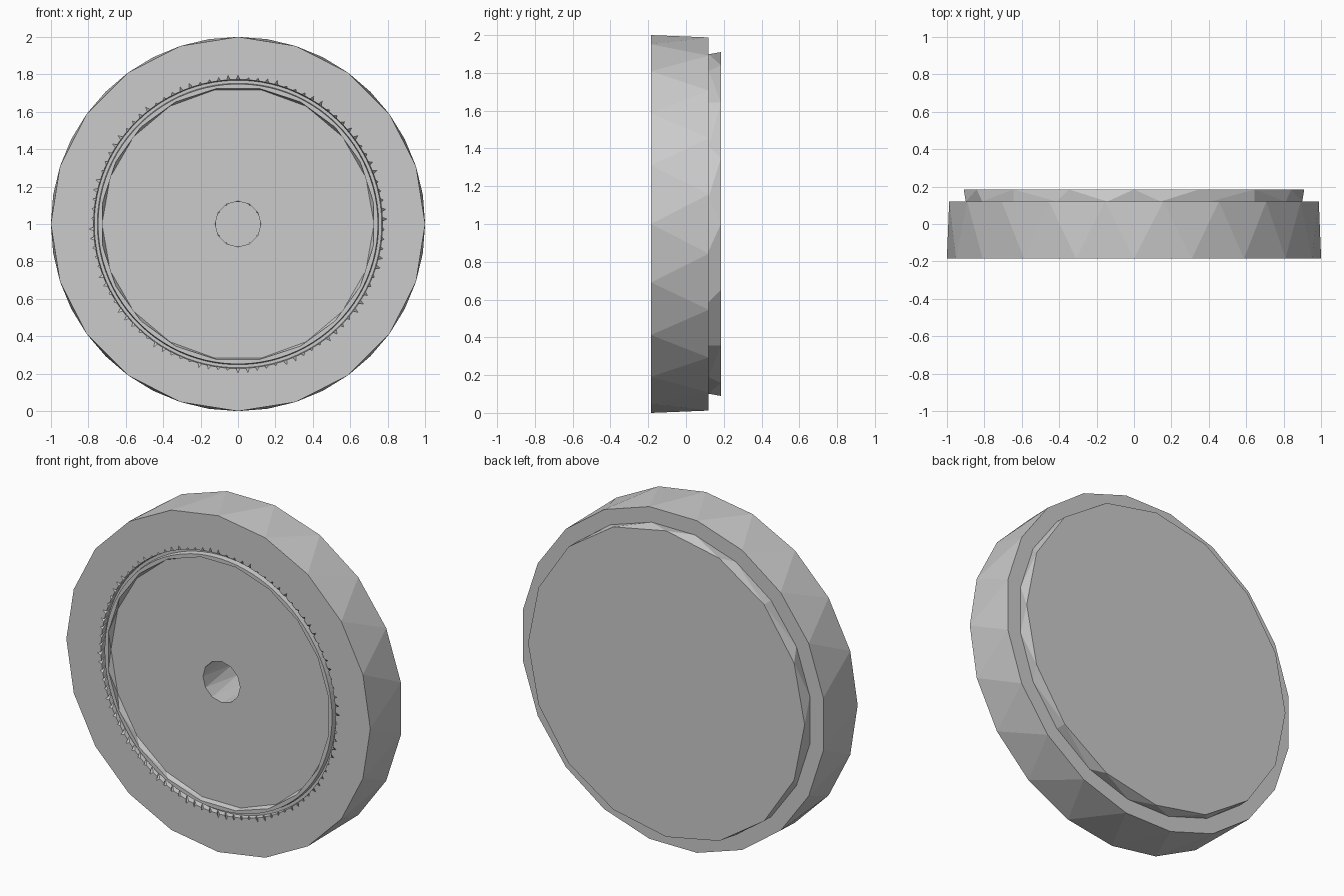
import bpy, bmesh
from math import sin, cos, pi

if "Cube" in bpy.data.objects:
    bpy.data.objects.remove(bpy.data.objects["Cube"])

CZ = 1.0           # height of the wheel axis
FRONT, STEP, BACK = -0.185, 0.12, 0.185


def ring(bm, r, y, n, phase=0.0):
    """Circle of n points round the y axis; phase is in steps (0 to 1)."""
    out = []
    for i in range(n):
        a = 2 * pi * (i + phase) / n
        out.append((a, bm.verts.new((r * cos(a), y, CZ + r * sin(a)))))
    return out


def toothed_ring(bm, r, tip, y, teeth):
    """Circle with a narrow pointed notch at every tooth."""
    out = []
    for i in range(teeth):
        for off, rad in ((0.0, r), (0.32, r), (0.5, tip), (0.68, r)):
            a = 2 * pi * (i + off) / teeth
            out.append((a, bm.verts.new((rad * cos(a), y, CZ + rad * sin(a)))))
    return out


def join(bm, p, q):
    """Stitch two rings with triangles, always advancing the one behind."""
    def at(loop, i):
        n = len(loop)
        return loop[i % n][0] + 2 * pi * (i // n)
    i = j = 0
    while i < len(p) or j < len(q):
        vi, vj = p[i % len(p)][1], q[j % len(q)][1]
        if j >= len(q) or (i < len(p) and at(p, i + 1) <= at(q, j + 1) + 1e-6):
            i += 1
            bm.faces.new((vi, p[i % len(p)][1], vj))
        else:
            j += 1
            bm.faces.new((vi, q[j % len(q)][1], vj))


def cap(bm, loop):
    bm.faces.new([v for _, v in loop])


def build(name, make):
    bm = bmesh.new()
    make(bm)
    bmesh.ops.recalc_face_normals(bm, faces=bm.faces)
    me = bpy.data.meshes.new(name)
    bm.to_mesh(me)
    bm.free()
    ob = bpy.data.objects.new(name, me)
    bpy.context.collection.objects.link(ob)
    return ob


# Wheel: one closed skin from the back plate round to the bottom of the bore
def wheel(bm):
    rings = [
        ring(bm, 0.91, BACK, 16),              # raised back plate
        ring(bm, 0.91, STEP, 20, 0.5),
        ring(bm, 1.00, STEP, 20, 0.5),         # outer drum
        ring(bm, 1.00, FRONT, 20),
        toothed_ring(bm, 0.772, 0.797, FRONT, 94),   # notched dial edge
        ring(bm, 0.768, FRONT + 0.03, 94),     # groove
        ring(bm, 0.752, FRONT + 0.03, 94),
        ring(bm, 0.748, FRONT, 94),            # thin collar
        ring(bm, 0.733, FRONT, 20, 0.5),
        ring(bm, 0.727, FRONT + 0.03, 18),     # sunken face
        ring(bm, 0.122, FRONT + 0.03, 12),     # centre bore
        ring(bm, 0.122, STEP, 12, 0.5),
    ]
    for a, b in zip(rings, rings[1:]):
        join(bm, a, b)
    cap(bm, rings[0])
    cap(bm, rings[-1])


build("wheel", wheel)
